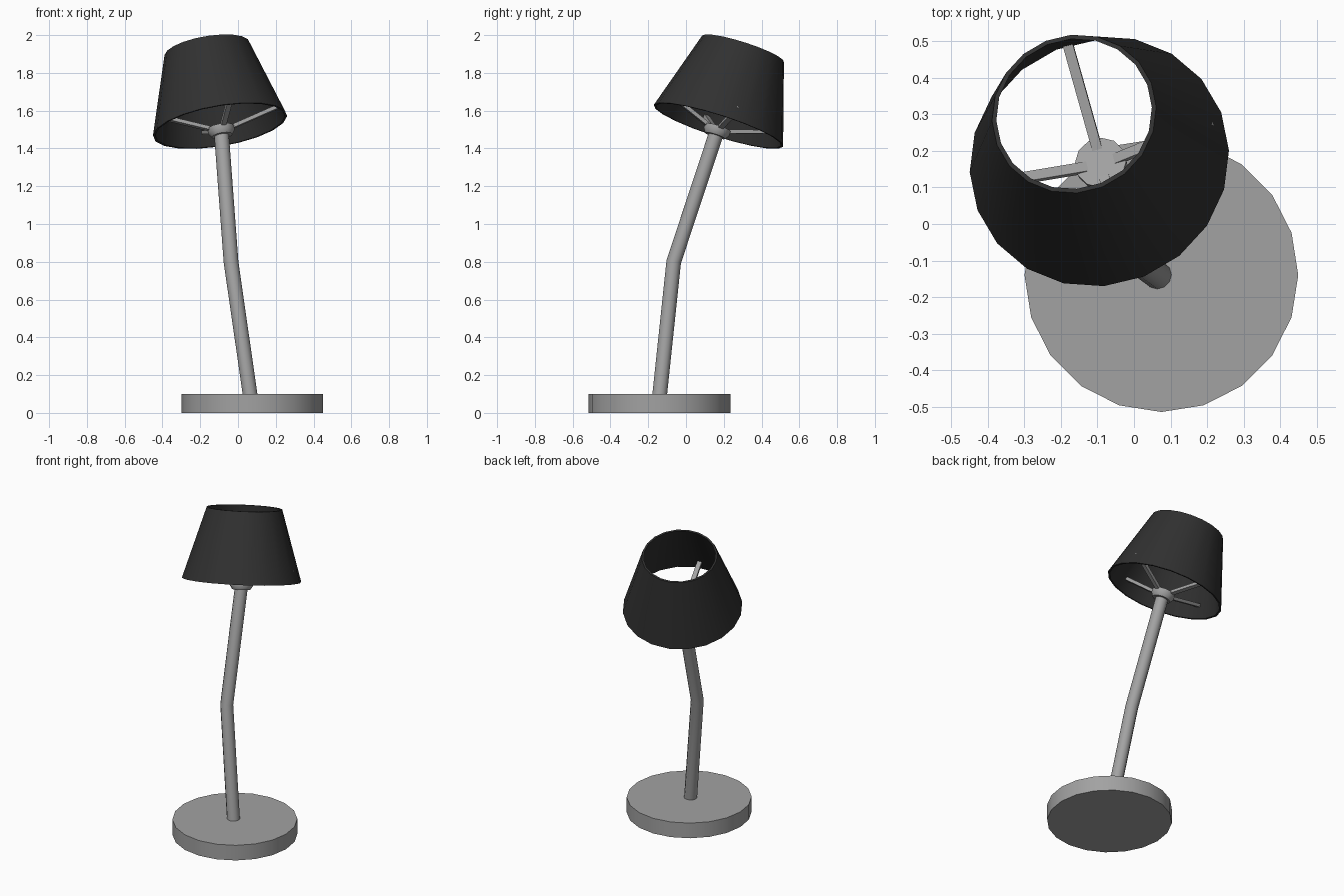
import bpy, bmesh, math
from mathutils import Vector, Matrix

cube = bpy.data.objects.get("Cube")
if cube:
    bpy.data.objects.remove(cube, do_unlink=True)


def material(name, value):
    mat = bpy.data.materials.new(name)
    mat.use_nodes = True
    color = (value, value, value, 1)
    mat.diffuse_color = color
    mat.node_tree.nodes["Principled BSDF"].inputs["Base Color"].default_value = color
    return mat


GREY = material("grey metal", 0.36)
BLACK = material("black fabric", 0.03)
UP = Vector((0, 0, 1))


def finish(name, bm, mat):
    bmesh.ops.recalc_face_normals(bm, faces=bm.faces)
    mesh = bpy.data.meshes.new(name)
    bm.to_mesh(mesh)
    bm.free()
    mesh.materials.append(mat)
    obj = bpy.data.objects.new(name, mesh)
    bpy.context.collection.objects.link(obj)
    bpy.ops.object.select_all(action='DESELECT')
    obj.select_set(True)
    bpy.context.view_layer.objects.active = obj
    bpy.ops.object.shade_smooth_by_angle(angle=math.radians(38))
    return obj


def loft(name, rings, sides, mat, phase=0, closed=False):
    """Skin circles given as (centre, normal, radius); closed joins last to first."""
    bm = bmesh.new()
    loops = []
    for centre, normal, radius in rings:
        turn = UP.rotation_difference(Vector(normal))
        loops.append([bm.verts.new(Vector(centre) + turn @ Vector((
            radius * math.cos(phase + math.tau * i / sides),
            radius * math.sin(phase + math.tau * i / sides), 0)))
            for i in range(sides)])
    pairs = list(zip(loops, loops[1:]))
    if closed:
        pairs.append((loops[-1], loops[0]))
    else:
        bm.faces.new(loops[0])
        bm.faces.new(loops[-1])
    for a, b in pairs:
        for i in range(sides):
            j = (i + 1) % sides
            bm.faces.new((a[i], a[j], b[j], b[i]))
    return finish(name, bm, mat)


# Round base
loft("base", [((0.075, -0.14, 0), UP, 0.375), ((0.075, -0.14, 0.1), UP, 0.375)], 20, GREY)

# Bent pole with a mitred elbow
foot, elbow, head = (Vector(p) for p in
                     ((0.065, -0.14, 0.09), (-0.037, -0.065, 0.8), (-0.088, 0.162, 1.485)))
lower, upper = (elbow - foot).normalized(), (head - elbow).normalized()
loft("pole", [(foot, UP, 0.039), (elbow, lower + upper, 0.039), (head, upper, 0.039)], 12, GREY)

# Tilted lampshade, an open tapered shell
axis = Vector((-0.16, 0.30, 0.94)).normalized()
rim = Vector((-0.095, 0.172, 1.52))
height, wall = 0.432, 0.012
top = rim + axis * height
loft("lampshade", [(rim, axis, 0.36), (top, axis, 0.228),
                   (top, axis, 0.228 - wall), (rim, axis, 0.36 - wall)],
     20, BLACK, phase=math.radians(3.5), closed=True)

# Hub on the pole head
hub = Vector((-0.09, 0.165, 1.5))
loft("hub", [(hub - axis * 0.035, axis, 0.056), (hub - axis * 0.012, axis, 0.071),
             (hub + axis * 0.012, axis, 0.071)], 12, GREY)

# Four spokes rising from the hub to the shade wall
tilt = UP.rotation_difference(axis).to_matrix().to_4x4()
slope, start, end = math.atan(0.34), 0.04, 0.345
for k, place in enumerate(("left", "back", "right", "front")):
    bm = bmesh.new()
    bmesh.ops.create_cube(bm, size=1)
    bm.transform(Matrix.Translation(hub) @ tilt
                 @ Matrix.Rotation(math.radians(15 + 90 * k), 4, 'Z')
                 @ Matrix.Rotation(-slope, 4, 'Y')
                 @ Matrix.Translation(((start + end) / 2, 0, -0.01))
                 @ Matrix.Diagonal((end - start, 0.028, 0.02, 1)))
    finish(place + "_spoke", bm, GREY)
